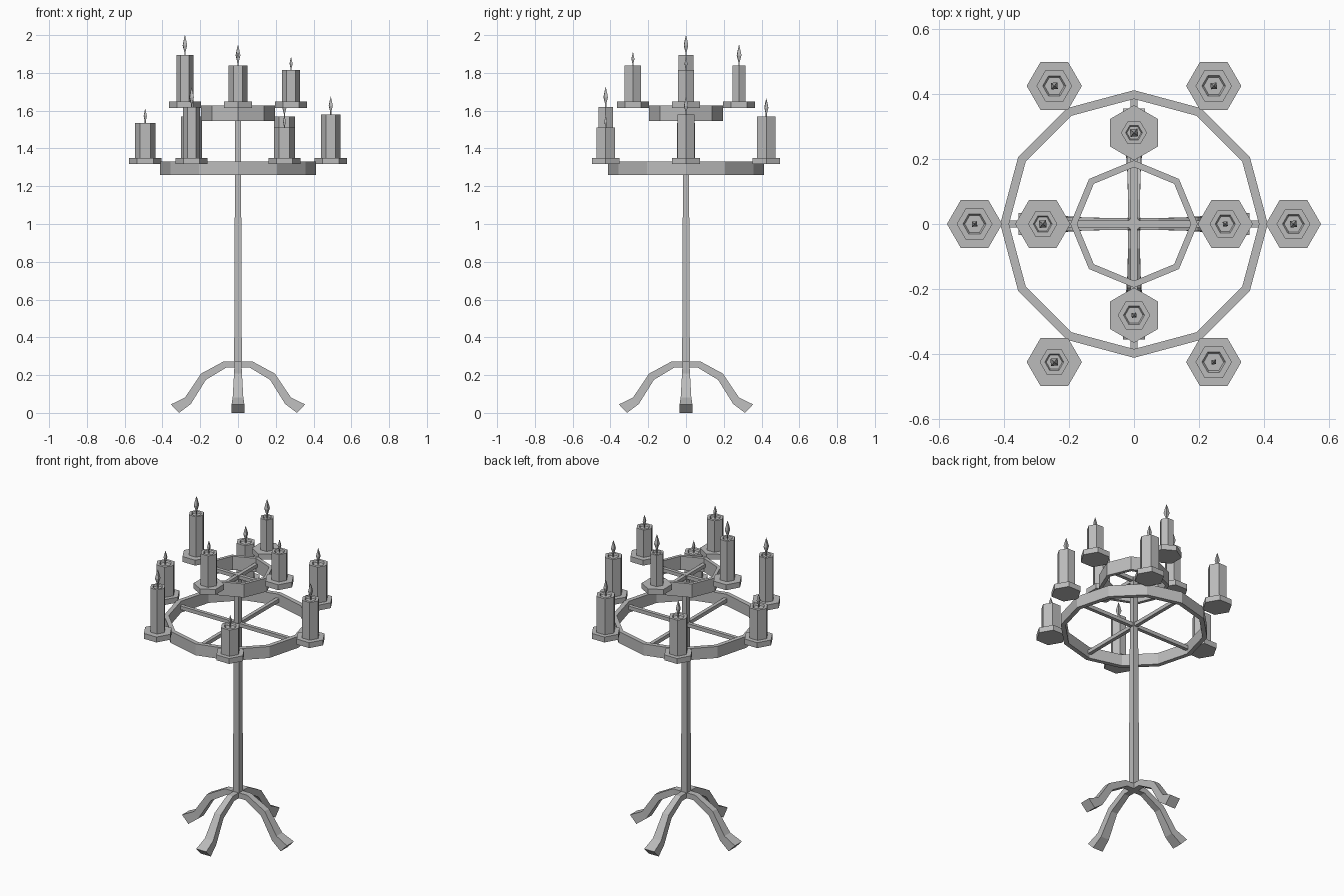
import bpy
import bmesh
from math import sin, cos, pi, radians
from mathutils import Matrix, Vector

old = bpy.data.objects.get("Cube")
if old:
    bpy.data.objects.remove(old, do_unlink=True)

GREY = (0.5, 0.5, 0.5, 1)
grey = bpy.data.materials.new("plain grey")
grey.use_nodes = True
grey.diffuse_color = GREY
grey.node_tree.nodes["Principled BSDF"].inputs["Base Color"].default_value = GREY


def loft(name, sections, loop=False, place=Matrix()):
    """Skin equal-sized point loops; cap the ends, or join them when loop is set."""
    bm = bmesh.new()
    rows = [[bm.verts.new(place @ Vector(p)) for p in s] for s in sections]
    n = len(rows[0])
    pairs = list(zip(rows, rows[1:]))
    if loop:
        pairs.append((rows[-1], rows[0]))
    else:
        bm.faces.new(rows[0])
        bm.faces.new(rows[-1])
    for a, b in pairs:
        for i in range(n):
            j = (i + 1) % n
            bm.faces.new((a[i], a[j], b[j], b[i]))
    bmesh.ops.recalc_face_normals(bm, faces=bm.faces)
    mesh = bpy.data.meshes.new(name)
    bm.to_mesh(mesh)
    bm.free()
    mesh.materials.append(grey)
    ob = bpy.data.objects.new(name, mesh)
    bpy.context.collection.objects.link(ob)
    return ob


def lathe(name, profile, sides, x=0, y=0, turn=0, loop=False):
    """Turn a profile of (radius, z) pairs around a vertical axis at x, y."""
    angles = [turn + 2 * pi * i / sides for i in range(sides)]
    rows = [[(x + r * cos(a), y + r * sin(a), z) for a in angles] for r, z in profile]
    return loft(name, rows, loop)


def hoop(name, inner, outer, low, high, sides):
    lathe(name, [(inner, low), (outer, low), (outer, high), (inner, high)], sides, loop=True)


def spokes(name, reach, z, half):
    for k in range(2):
        rows = [[(s * reach, a * half, z + b * half)
                 for a, b in ((-1, -1), (1, -1), (1, 1), (-1, 1))] for s in (-1, 1)]
        loft(f"{name}_{k + 1}", rows, place=Matrix.Rotation(k * pi / 2, 4, 'Z'))


def candle(name, dist, angle, base, radius, top, tip):
    a = radians(angle)
    x, y = dist * cos(a), dist * sin(a)
    # Hexagonal drip plate with a corner touching the hoop
    lathe(name + "_plate", [(0.085, base), (0.085, base + 0.033)], 6, x, y, a)
    # Wax body with a shallow melted basin
    lathe(name + "_wax", [(radius, base + 0.03), (radius, top),
                          (radius * 0.65, top), (radius * 0.55, top - 0.008)], 6, x, y)
    # Wick and pointed flame
    h = tip - top
    lathe(name + "_flame", [(0.004, top - 0.01), (0.004, top + 0.15 * h),
                            (0.15 * h, top + 0.48 * h), (0.09 * h, top + 0.72 * h),
                            (0.0005, tip)], 4, x, y, radians(50))


# Tapered square pole
lathe("pole", [(0.029, 0.24), (0.021, 1.60)], 4, turn=pi / 4)

# Four bent legs with flared feet: upper x, z, lower x, z, half width
LEG = [(0, 0.273, 0, 0.24, 0.018), (0.075, 0.273, 0.062, 0.24, 0.018),
       (0.195, 0.208, 0.17, 0.175, 0.021), (0.28, 0.082, 0.25, 0.047, 0.028),
       (0.355, 0.045, 0.312, 0, 0.034)]
for k in range(4):
    rows = [[(ux, -w, uz), (ux, w, uz), (lx, w, lz), (lx, -w, lz)] for ux, uz, lx, lz, w in LEG]
    loft(f"leg_{k + 1}", rows, place=Matrix.Rotation(k * pi / 2, 4, 'Z'))

# Two hoops on crossed spokes
hoop("lower_hoop", 0.385, 0.412, 1.26, 1.33, 12)
hoop("upper_hoop", 0.175, 0.196, 1.545, 1.628, 8)
spokes("lower_spoke", 0.39, 1.295, 0.011)
spokes("upper_spoke", 0.18, 1.587, 0.011)

# Candles, counterclockwise from the left side: radius, top, flame tip
LOWER = [(0.052, 1.58, 1.675), (0.056, 1.57, 1.66), (0.055, 1.57, 1.665),
         (0.055, 1.535, 1.61), (0.045, 1.62, 1.725), (0.056, 1.51, 1.575)]
UPPER = [(0.048, 1.815, 1.885), (0.04, 1.84, 1.95), (0.045, 1.895, 2.0), (0.05, 1.84, 1.91)]
for i, c in enumerate(LOWER):
    candle(f"lower_candle_{i + 1}", 0.491, 60 * i, 1.317, *c)
for i, c in enumerate(UPPER):
    candle(f"upper_candle_{i + 1}", 0.281, 90 * i, 1.615, *c)
